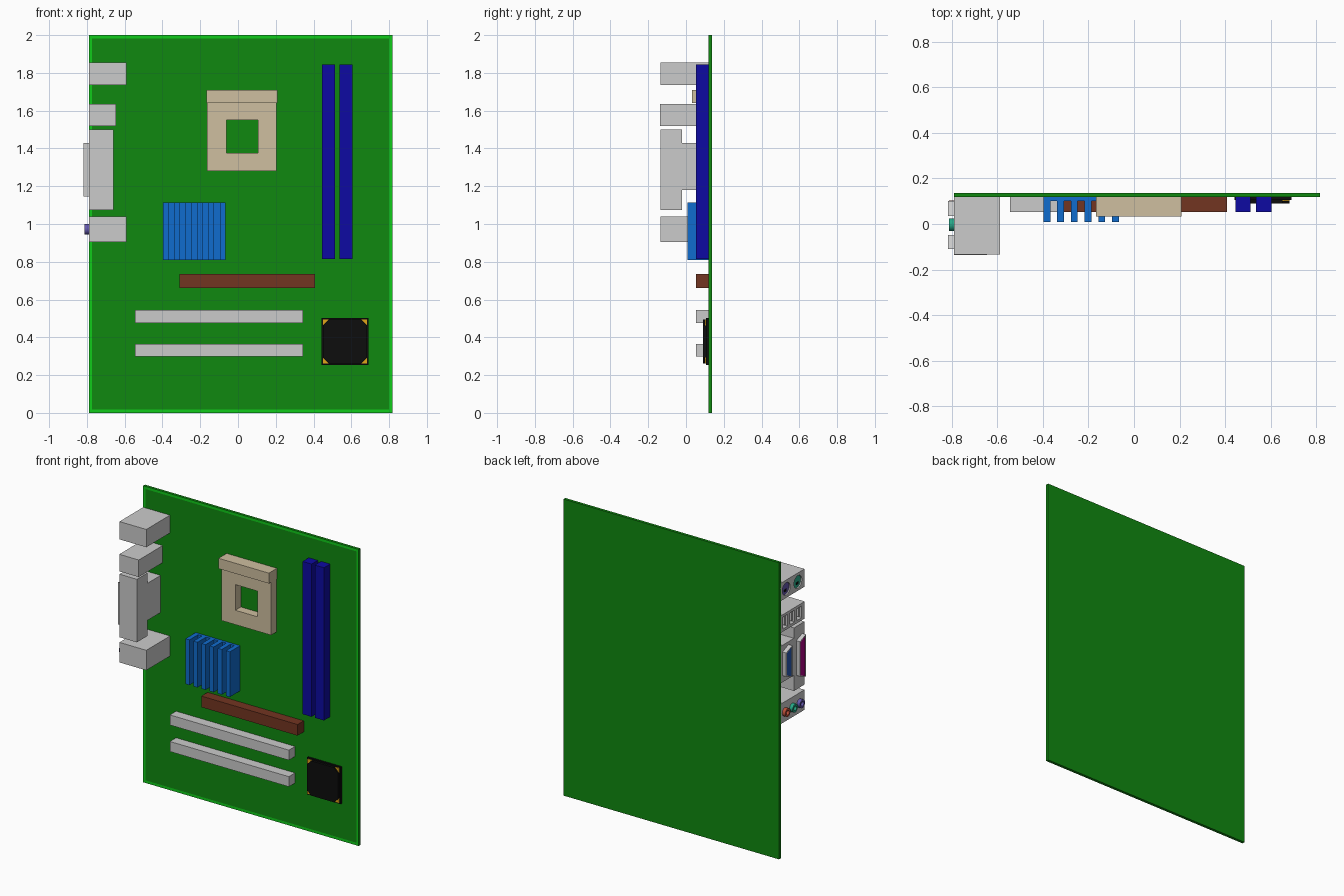
import bpy, bmesh, math

if "Cube" in bpy.data.objects:
    bpy.data.objects.remove(bpy.data.objects["Cube"])

FACE = 0.12      # front surface of the board
PORT_X = -0.79   # plane of the rear connector panel


def material(name, r, g, b):
    m = bpy.data.materials.new(name)
    m.diffuse_color = (r, g, b, 1)
    m.use_nodes = True
    m.node_tree.nodes["Principled BSDF"].inputs["Base Color"].default_value = m.diffuse_color
    return m


GREEN = material("board_green", 0.005, 0.25, 0.005)
BRIGHT = material("edge_green", 0.005, 0.6, 0.01)
NAVY = material("navy", 0.004, 0.003, 0.36)
BLUE = material("heatsink_blue", 0.005, 0.15, 0.62)
BEIGE = material("beige", 0.62, 0.52, 0.35)
BROWN = material("brown", 0.17, 0.035, 0.015)
BLACK = material("black", 0.004, 0.004, 0.004)
GOLD = material("gold", 0.75, 0.38, 0.01)
MAGENTA = material("magenta", 0.4, 0.0, 0.22)
VIDEO = material("video_blue", 0.02, 0.1, 0.45)
TEAL = material("teal", 0.02, 0.4, 0.25)
VIOLET = material("violet", 0.13, 0.1, 0.42)
RED = material("red", 0.5, 0.08, 0.04)


def finish(name, bm, mat=None):
    bmesh.ops.recalc_face_normals(bm, faces=bm.faces)
    me = bpy.data.meshes.new(name)
    bm.to_mesh(me)
    bm.free()
    ob = bpy.data.objects.new(name, me)
    bpy.context.collection.objects.link(ob)
    if mat:
        me.materials.append(mat)
    return ob


def prism(name, outline, a, b, axis="x", mat=None):
    """Extrude an outline from a to b; outline is (y, z) for axis x, (x, z) for axis y."""
    bm = bmesh.new()
    place = (lambda p, t: (t, p[0], p[1])) if axis == "x" else (lambda p, t: (p[0], t, p[1]))
    lo = [bm.verts.new(place(p, a)) for p in outline]
    hi = [bm.verts.new(place(p, b)) for p in outline]
    bm.faces.new(lo)
    bm.faces.new(hi)
    n = len(outline)
    for i in range(n):
        bm.faces.new((lo[i], lo[(i + 1) % n], hi[(i + 1) % n], hi[i]))
    return finish(name, bm, mat)


def rect(u0, u1, z0, z1):
    return [(u0, z0), (u1, z0), (u1, z1), (u0, z1)]


def box(name, x0, x1, y0, y1, z0, z1, mat=None):
    return prism(name, rect(x0, x1, z0, z1), y0, y1, "y", mat)


def circle(u, v, r, n=20):
    return [(u + r * math.cos(2 * math.pi * i / n), v + r * math.sin(2 * math.pi * i / n))
            for i in range(n)]


def carve(ob, cutters):
    """Subtract the cutters, bake the result and remove the cutters."""
    for c in cutters:
        c.hide_render = True
        m = ob.modifiers.new("cut", "BOOLEAN")
        m.operation, m.object, m.solver = "DIFFERENCE", c, "EXACT"
    dg = bpy.context.evaluated_depsgraph_get()
    dg.update()
    me = bpy.data.meshes.new_from_object(ob.evaluated_get(dg))
    ob.modifiers.clear()
    ob.data = me
    for c in cutters:
        bpy.data.objects.remove(c, do_unlink=True)
    return ob


def smooth(ob):
    bpy.ops.object.select_all(action="DESELECT")
    ob.select_set(True)
    bpy.context.view_layer.objects.active = ob
    bpy.ops.object.shade_smooth_by_angle(angle=math.radians(35))


# board with a brighter frame around its front face
board = box("circuit_board", PORT_X, 0.818, FACE - 0.002, 0.137, 0, 2, GREEN)
board.data.materials.append(BRIGHT)
bm = bmesh.new()
bm.from_mesh(board.data)
front = min(bm.faces, key=lambda f: f.calc_center_median().y)
for f in bmesh.ops.inset_region(bm, faces=[front], thickness=0.025)["faces"]:
    f.material_index = 1
bm.to_mesh(board.data)
bm.free()

# memory and expansion slots
for i, x in enumerate((0.445, 0.537)):
    box(f"memory_slot_{i + 1}", x, x + 0.068, 0.052, FACE, 0.815, 1.845, NAVY)
box("graphics_slot", -0.31, 0.408, 0.052, FACE, 0.66, 0.735, BROWN)
for i, z in enumerate((0.298, 0.477)):
    box(f"expansion_slot_{i + 1}", -0.545, 0.343, 0.052, FACE, z, z + 0.068)

# processor socket: square ring with a raised lever housing on top
socket = box("processor_socket", -0.165, 0.205, 0.06, FACE, 1.28, 1.66, BEIGE)
carve(socket, [box("hole", -0.062, 0.105, 0, 0.2, 1.377, 1.55)])
box("socket_lever_housing", -0.168, 0.208, 0.032, FACE, 1.64, 1.71, BEIGE)

# finned heatsink
box("heatsink_base", -0.398, -0.067, 0.1, FACE, 0.81, 1.115, BLUE)
for i in range(6):
    x = -0.398 + i * 0.0603
    box(f"heatsink_fin_{i + 1}", x, x + 0.03, 0.008, 0.1, 0.81, 1.115, BLUE)

# square chip with gold corners
CX, CZ, H = 0.567, 0.378, 0.125
box("chip_base", CX - H, CX + H, 0.106, FACE, CZ - H, CZ + H, BLACK)
h, c = H - 0.008, 0.032
octagon = [(CX + sx * u, CZ + sz * v) for sx, sz, u, v in (
    (-1, -1, h - c, h), (1, -1, h - c, h), (1, -1, h, h - c), (1, 1, h, h - c),
    (1, 1, h - c, h), (-1, 1, h - c, h), (-1, 1, h, h - c), (-1, -1, h, h - c))]
prism("chip_lid", octagon, 0.09, 0.106, "y", BLACK)
for i, (sx, sz) in enumerate(((-1, -1), (1, -1), (1, 1), (-1, 1))):
    tri = [(CX + sx * h, CZ + sz * h), (CX + sx * (h - c), CZ + sz * h), (CX + sx * h, CZ + sz * (h - c))]
    prism(f"chip_corner_{i + 1}", tri, 0.1, 0.107, "y", GOLD)

# keyboard and mouse port block with round coloured sockets
sockets = ((0.06, "keyboard", VIOLET), (-0.065, "mouse", TEAL))
block = box("keyboard_mouse_block", PORT_X, -0.59, -0.135, FACE, 1.735, 1.855)
carve(block, [prism("cut", circle(y, 1.795, 0.042), -0.9, PORT_X + 0.02) for y, _, _ in sockets])
smooth(block)
for y, label, mat in sockets:
    smooth(prism(f"{label}_socket", circle(y, 1.795, 0.041), PORT_X + 0.008, PORT_X + 0.03, mat=mat))
    prism(f"{label}_key", rect(y - 0.01, y + 0.01, 1.775, 1.79), PORT_X + 0.004, PORT_X + 0.01, mat=BLACK)

# data port block with three slots, each with a tongue
slots = (0.07, -0.005, -0.08)
block = box("data_port_block", PORT_X, -0.645, -0.137, FACE, 1.52, 1.635)
carve(block, [box("cut", -0.9, -0.7, y - 0.025, y + 0.025, 1.538, 1.617) for y in slots])
for i, y in enumerate(slots):
    box(f"data_port_tongue_{i + 1}", PORT_X + 0.01, -0.7, y - 0.018, y - 0.004, 1.548, 1.607)

# stepped block carrying the printer and video connectors
step = [(-0.135, 1.075), (-0.022, 1.075), (-0.022, 1.18), (FACE, 1.18),
        (FACE, 1.43), (-0.022, 1.43), (-0.022, 1.5), (-0.135, 1.5)]
prism("printer_video_block", step, PORT_X, -0.66)


def d_shape(y0, y1, z0, z1, slant, t=0):
    return [(y0 + t, z0 + t), (y1 - t, z0 + slant + t), (y1 - t, z1 - slant - t), (y0 + t, z1 - t)]


for name, dims, mat in (("printer", (-0.11, -0.048, 1.145, 1.43, 0.025), MAGENTA),
                        ("video", (0.035, 0.1, 1.2, 1.41, 0.025), VIDEO)):
    shell = prism(f"{name}_shell", d_shape(*dims), -0.818, PORT_X)
    carve(shell, [prism("cut", d_shape(*dims, 0.006), -0.9, PORT_X - 0.012)])
    prism(f"{name}_insert", d_shape(*dims, 0.006), -0.815, PORT_X - 0.01, mat=mat)

# audio block with three coloured jacks
box("audio_block", PORT_X, -0.59, -0.135, FACE, 0.905, 1.04)
for y, label, mat in ((0.075, "input", RED), (-0.003, "output", TEAL), (-0.08, "microphone", VIOLET)):
    jack = prism(f"{label}_jack", circle(y, 0.972, 0.028), -0.813, PORT_X, mat=mat)
    carve(jack, [prism("cut", circle(y, 0.972, 0.015), -0.9, PORT_X - 0.003)])
    smooth(jack)
